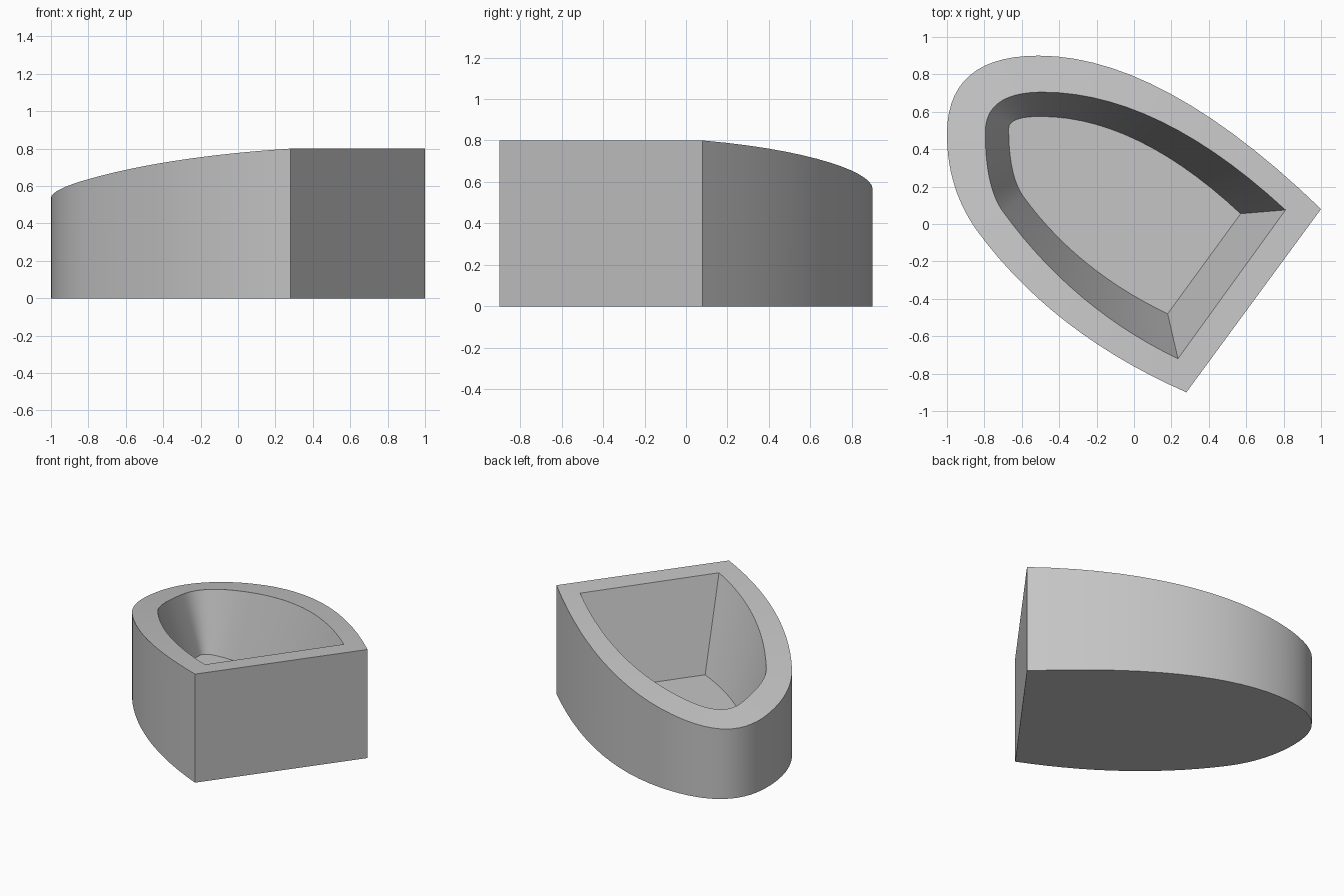
import bpy, bmesh, math
from mathutils import Vector

cube = bpy.data.objects.get("Cube")
if cube:
    bpy.data.objects.remove(cube, do_unlink=True)

STEPS = 14
FLOOR_Z = 0.145

# Outlines: on-curve knots alternate with the corner that bends each stretch;
# the straight end wall closes each loop
OUTER = [(1, .08), (.15, .9), (-.51, .9), (-1, .9), (-1, .48),
         (-1, .19), (-.84, -.035), (-.436, -.586), (.28, -.9)]
RIM = [(.81, .075), (.13, .705), (-.49, .705), (-.795, .705), (-.795, .49),
       (-.795, .196), (-.70, .065), (-.323, -.454), (.235, -.72)]
FLOOR = [(.57, .055), (.013, .575), (-.5, .575), (-.67, .575), (-.67, .51),
         (-.67, .255), (-.59, .145), (-.304, -.249), (.18, -.48)]


def outline(ctrl):
    pts = [Vector(p) for p in ctrl]
    out = [pts[0]]
    for i in range(0, len(pts) - 1, 2):
        a, b, c = pts[i:i + 3]
        for k in range(1, STEPS + 1):
            t = k / STEPS
            out.append(a * (1 - t) ** 2 + b * 2 * t * (1 - t) + c * t * t)
    return out


# The top surface falls away from the straight end wall
end_a, end_b = Vector(OUTER[0]), Vector(OUTER[-1])
middle = (end_a + end_b) / 2
edge = (end_a - end_b).normalized()
forward = Vector((-edge.y, edge.x))


def top_z(p):
    u = max(0, (p - middle).dot(forward))
    return 0.8 - 0.06 * u - 0.045 * u * u


def make_loop(bm, ctrl, height):
    return [bm.verts.new((p.x, p.y, height(p))) for p in outline(ctrl)]


# Hollow body: outside wall, sloping rim, tapering cavity, flat floor
bm = bmesh.new()
loops = [make_loop(bm, OUTER, lambda p: 0),
         make_loop(bm, OUTER, top_z),
         make_loop(bm, RIM, top_z),
         make_loop(bm, FLOOR, lambda p: FLOOR_Z)]
for low, high in zip(loops, loops[1:]):
    n = len(low)
    for i in range(n):
        j = (i + 1) % n
        bm.faces.new((low[i], low[j], high[j], high[i]))
bm.faces.new(list(reversed(loops[0])))
bm.faces.new(loops[-1])
bmesh.ops.recalc_face_normals(bm, faces=bm.faces[:])
mesh = bpy.data.meshes.new("hollow_body")
bm.to_mesh(mesh)
bm.free()
body = bpy.data.objects.new("hollow_body", mesh)
bpy.context.collection.objects.link(body)

# Plain grey material
grey = bpy.data.materials.new("light_grey")
grey.use_nodes = True
colour = (0.56, 0.56, 0.56, 1)
grey.diffuse_color = colour
grey.node_tree.nodes["Principled BSDF"].inputs["Base Color"].default_value = colour
mesh.materials.append(grey)

# Smooth curved walls, sharp corners
bpy.ops.object.select_all(action='DESELECT')
body.select_set(True)
bpy.context.view_layer.objects.active = body
bpy.ops.object.shade_smooth_by_angle(angle=math.radians(30))
